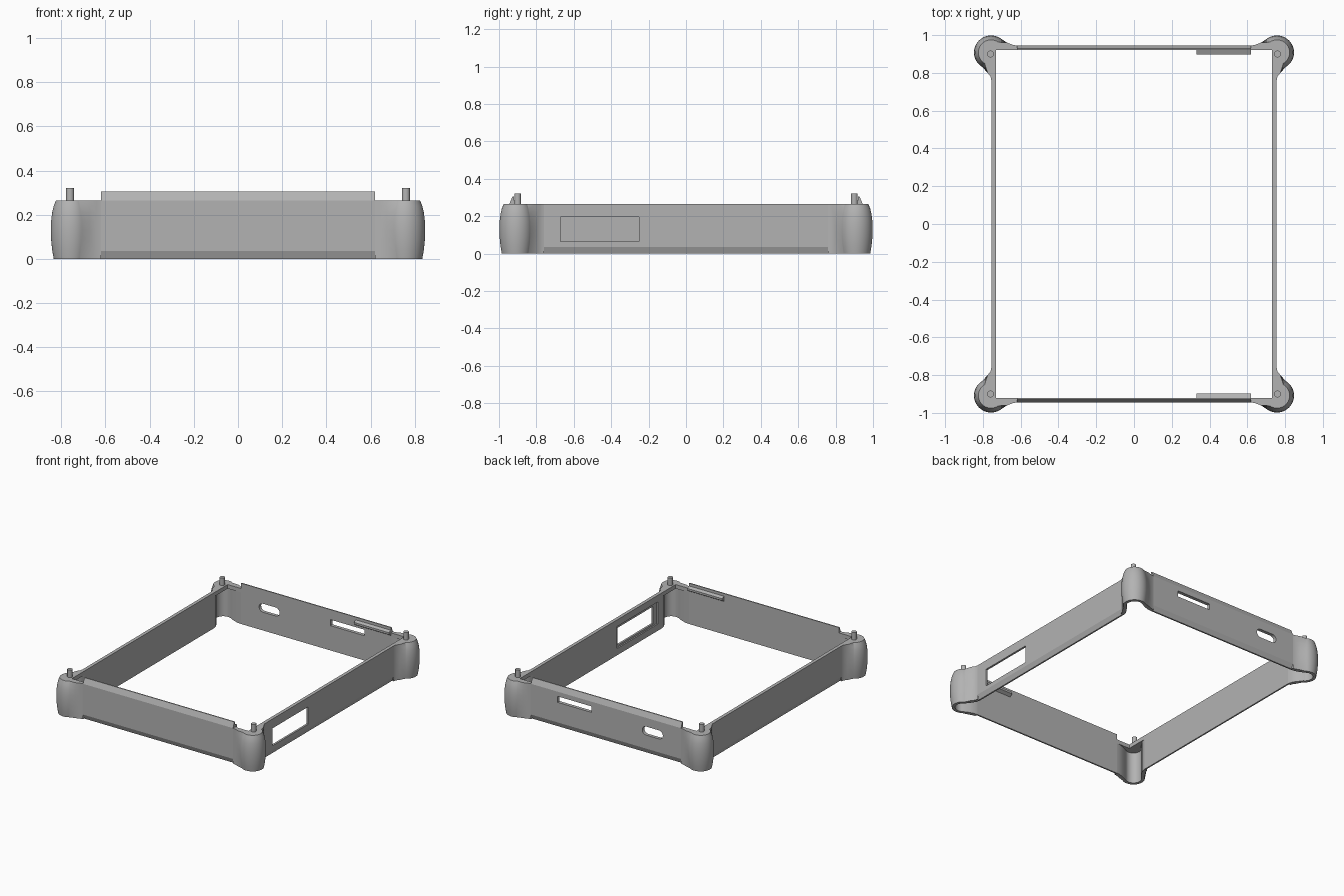
import bpy, bmesh, math
from mathutils import Vector

cube = bpy.data.objects.get("Cube")
if cube:
    bpy.data.objects.remove(cube)

grey = bpy.data.materials.new("plain_grey")
grey.use_nodes = True
COLOUR = (0.45, 0.45, 0.45, 1)
grey.diffuse_color = COLOUR
grey.node_tree.nodes["Principled BSDF"].inputs["Base Color"].default_value = COLOUR

IN_X, IN_Y, TOP = 0.73, 0.92, 0.265      # inner faces and rim height
END_X, END_Y = 0.62, 0.76                # where walls meet the corners


def finish(bm, name, smooth=False):
    bmesh.ops.recalc_face_normals(bm, faces=bm.faces)
    mesh = bpy.data.meshes.new(name)
    bm.to_mesh(mesh)
    bm.free()
    ob = bpy.data.objects.new(name, mesh)
    bpy.context.collection.objects.link(ob)
    mesh.materials.append(grey)
    bpy.ops.object.select_all(action='DESELECT')
    ob.select_set(True)
    bpy.context.view_layer.objects.active = ob
    if smooth:
        bpy.ops.object.shade_smooth_by_angle(angle=math.radians(35))
    return ob


def prism(name, points, sweep):
    """Extrude a closed outline of 3D points along a vector."""
    bm = bmesh.new()
    face = bm.faces.new([bm.verts.new(p) for p in points])
    geom = bmesh.ops.extrude_face_region(bm, geom=[face])["geom"]
    bmesh.ops.translate(bm, vec=Vector(sweep),
                        verts=[g for g in geom if isinstance(g, bmesh.types.BMVert)])
    return finish(bm, name)


def box(name, x, y, z):
    return prism(name, [(x[0], y[0], z[0]), (x[1], y[0], z[0]), (x[1], y[1], z[0]),
                        (x[0], y[1], z[0])], (0, 0, z[1] - z[0]))


def cut(ob, cutter):
    cutter.hide_render = True
    mod = ob.modifiers.new("cut", 'BOOLEAN')
    mod.object, mod.operation, mod.solver = cutter, 'DIFFERENCE', 'EXACT'
    bpy.ops.object.select_all(action='DESELECT')
    bpy.context.view_layer.objects.active = ob
    ob.select_set(True)
    bpy.ops.object.modifier_apply(modifier=mod.name)
    bpy.data.objects.remove(cutter)


def mirror(ob):
    mod = ob.modifiers.new("mirror", 'MIRROR')
    mod.use_axis = (True, True, False)


# Walls: a chamfered foot, and a sloped lip on the front and back
foot = [(0, 0), (0.011, 0), (0.025, 0.035), (0.025, TOP)]
side_profile = foot + [(0, TOP)]
end_profile = foot + [(0.008, 0.305), (0, 0.305)]


def side_wall(name, s):
    return prism(name, [(s * (IN_X + t), -END_Y, z) for t, z in side_profile],
                 (0, 2 * END_Y, 0))


def end_wall(name, s):
    return prism(name, [(-END_X, s * (IN_Y + t), z) for t, z in end_profile],
                 (2 * END_X, 0, 0))


left_wall = side_wall("left_wall", 1)
side_wall("right_wall", -1)
end_wall("front_wall", -1)
back_wall = end_wall("back_wall", 1)

# Side window with a shallow recess around it on the inside
cut(left_wall, box("recess_cutter", (0.70, 0.74), (-0.71, -0.23), (0.05, 0.215)))
cut(left_wall, box("window_cutter", (0.70, 0.80), (-0.67, -0.25), (0.065, 0.195)))

# Back openings: a straight slot and a rounded one
cut(back_wall, box("slot_cutter", (0.12, 0.40), (0.88, 1.0), (0.185, 0.23)))
R = 0.032
rounded = []
for cx, start in ((-0.47 + R, 90), (-0.30 - R, 270)):
    for i in range(13):
        a = math.radians(start + 15 * i)
        rounded.append((cx + R * math.cos(a), 0.88, 0.168 + R * math.sin(a)))
cut(back_wall, prism("rounded_slot_cutter", rounded, (0, 0.12, 0)))

# Catch bars inside the front and back lips
for name, s in (("front_catch", -1), ("back_catch", 1)):
    prism(name, [(0.33, s * y, z) for y, z in
                 ((0.921, 0.245), (0.897, 0.26), (0.897, 0.275), (0.921, 0.285))],
          (0.29, 0, 0))

# Bulging corner posts
CX, CY = 0.757, 0.908


def outline(radius, lead_in, lead_out):
    arc = [(CX + radius * math.cos(math.radians(a)), CY + radius * math.sin(math.radians(a)))
           for a in range(125, -61, -5)]
    return lead_in + arc + lead_out


def outer(radius):
    return outline(radius, [(END_X, 0.945), (0.64, 0.948), (0.672, 0.96)],
                   [(0.775, 0.80), (0.76, 0.782), (0.755, END_Y)])


inner = outline(0.055, [(END_X, IN_Y), (0.645, 0.922), (0.68, 0.932)],
                [(0.75, 0.815), (0.736, 0.79), (IN_X, END_Y)])

levels = [(0, 0.077), (0.04, 0.084), (0.09, 0.089), (0.13, 0.09), (0.17, 0.089),
          (0.21, 0.084), (0.24, 0.077), (TOP, 0.067)]
bm = bmesh.new()
rows = [[bm.verts.new((x, y, z)) for x, y in outer(r)] for z, r in levels]
rows += [[bm.verts.new((x, y, z)) for x, y in inner] for z in (TOP, 0)]
for k, row in enumerate(rows):
    nxt = rows[(k + 1) % len(rows)]
    for i in range(len(row) - 1):
        bm.faces.new((row[i], row[i + 1], nxt[i + 1], nxt[i]))
mirror(finish(bm, "corner_posts", smooth=True))

# Plates that close the top of each post
mirror(prism("corner_plates", [(x, y, 0.235) for x, y in inner + [(IN_X, IN_Y)]],
             (0, 0, TOP - 0.235)))

# Locating pegs
bm = bmesh.new()
bmesh.ops.create_cone(bm, cap_ends=True, segments=24, radius1=0.018, radius2=0.018, depth=0.07)
bmesh.ops.translate(bm, vec=(0.76, 0.9, 0.285), verts=bm.verts)
mirror(finish(bm, "corner_pegs", smooth=True))
